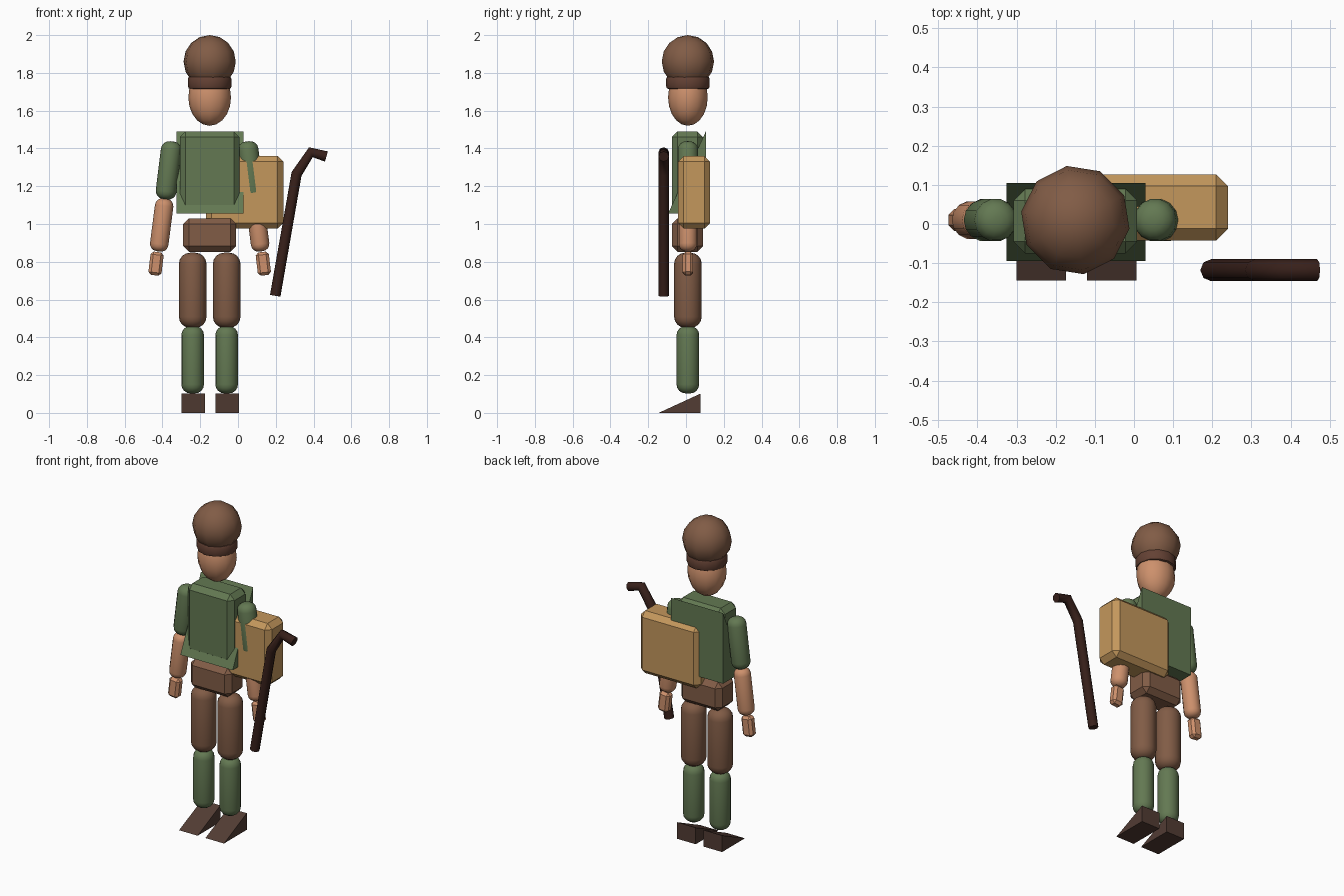
import bpy, bmesh, math
from mathutils import Vector

if "Cube" in bpy.data.objects:
    bpy.data.objects.remove(bpy.data.objects["Cube"])

CX, CY = -0.15, 0.01   # body axis


def mat(name, r, g, b):
    m = bpy.data.materials.new(name)
    m.diffuse_color = (r, g, b, 1)
    m.use_nodes = True
    m.node_tree.nodes["Principled BSDF"].inputs["Base Color"].default_value = m.diffuse_color
    return m


BROWN = mat("brown", .22, .107, .061)
BAND = mat("band_brown", .127, .053, .034)
GREEN = mat("green", .125, .19, .085)
SKIN = mat("skin", .61, .28, .15)
TAN = mat("tan", .55, .31, .107)
WOOD = mat("dark_wood", .038, .014, .01)
SHOE = mat("shoe_brown", .084, .045, .034)


def finish(o, name, m, smooth=None, bevel=0, segs=1, limit=60):
    o.name = o.data.name = name
    o.data.materials.append(m)
    if bevel:
        b = o.modifiers.new("bevel", 'BEVEL')
        b.width, b.segments = bevel, segs
        b.limit_method, b.angle_limit = 'ANGLE', math.radians(limit)
        bpy.context.view_layer.objects.active = o
        bpy.ops.object.modifier_apply(modifier="bevel")
    if smooth:
        bpy.ops.object.shade_smooth_by_angle(angle=math.radians(smooth))
    return o


def box(name, m, x, y, z, bevel, tilt=0):
    """Chamfered box from its ranges, tilted about its centre."""
    c = [(r[0] + r[1]) / 2 for r in (x, y, z)]
    bpy.ops.mesh.primitive_cube_add(size=1, location=c, rotation=(0, tilt, 0))
    o = bpy.context.object
    o.scale = [r[1] - r[0] for r in (x, y, z)]
    bpy.ops.object.transform_apply(location=False, rotation=False, scale=True)
    return finish(o, name, m, bevel=bevel)


def capsule(name, m, a, b, r, sides=14):
    """Round-ended limb between two end points."""
    a, b = Vector(a), Vector(b)
    d = b - a
    bpy.ops.mesh.primitive_cylinder_add(vertices=sides, radius=r, depth=d.length,
                                        location=(a + b) / 2,
                                        rotation=d.to_track_quat('Z', 'Y').to_euler())
    return finish(bpy.context.object, name, m, smooth=40, bevel=r * 0.8, segs=4)


def wedge(name, m, x, y, z):
    """Triangular prism: vertical back, slope falling to the front."""
    bm = bmesh.new()
    f = bm.faces.new([bm.verts.new((x[0], *p)) for p in
                      ((y[0], z[0]), (y[1], z[0]), (y[1], z[1]))])
    ext = bmesh.ops.extrude_face_region(bm, geom=[f])
    bmesh.ops.translate(bm, vec=(x[1] - x[0], 0, 0),
                        verts=[v for v in ext["geom"] if isinstance(v, bmesh.types.BMVert)])
    bmesh.ops.recalc_face_normals(bm, faces=bm.faces)
    me = bpy.data.meshes.new(name)
    bm.to_mesh(me)
    bm.free()
    o = bpy.data.objects.new(name, me)
    bpy.context.collection.objects.link(o)
    return finish(o, name, m)


# Head
bpy.ops.mesh.primitive_uv_sphere_add(segments=12, ring_count=10, location=(CX, CY, 1.67))
head = bpy.context.object
head.scale = (.113, .105, .15)
finish(head, "head", SKIN, smooth=45)

# Hat crown: sphere cut flat underneath
bpy.ops.mesh.primitive_uv_sphere_add(segments=10, ring_count=8, radius=.14,
                                     location=(CX, CY, 1.86), rotation=(0, 0, math.radians(9)))
hat = bpy.context.object
bm = bmesh.new()
bm.from_mesh(hat.data)
cut = bmesh.ops.bisect_plane(bm, geom=bm.verts[:] + bm.edges[:] + bm.faces[:],
                             plane_co=(0, 0, -.085), plane_no=(0, 0, -1), clear_outer=True)
bmesh.ops.contextual_create(bm, geom=[e for e in cut["geom_cut"]
                                      if isinstance(e, bmesh.types.BMEdge)])
bmesh.ops.recalc_face_normals(bm, faces=bm.faces)
bm.to_mesh(hat.data)
bm.free()
finish(hat, "hat_crown", BROWN, smooth=45)

# Hat band
bpy.ops.mesh.primitive_cylinder_add(vertices=12, radius=.115, depth=.068,
                                    location=(CX, CY, 1.748))
finish(bpy.context.object, "hat_band", BAND, smooth=40, bevel=.014, segs=2)

# Torso, jacket wedge, hips, backpack
box("chest", GREEN, (-.308, .008), (-.075, .09), (1.07, 1.49), .03)
wedge("jacket_back", GREEN, (-.326, .03), (-.095, .105), (1.055, 1.49))
box("hips", BROWN, (-.29, -.01), (-.075, .09), (.853, 1.03), .03)
box("backpack", TAN, (-.17, .24), (-.042, .127), (.975, 1.36), .03)

# Limbs, mirrored about the body axis
for s, side in ((-1, "right"), (1, "left")):
    def P(d, z):
        return (CX + s * d, CY, z)
    capsule(side + "_upper_arm", GREEN, P(.198, 1.437), P(.236, 1.13), .055)
    capsule(side + "_forearm", SKIN, P(.236, 1.135), P(.272, .855), .049)
    hx = CX + s * .284
    box(side + "_hand", SKIN, (hx - .035, hx + .035), (CY - .028, CY + .028),
        (.728, .852), .015, tilt=-s * .12)
    capsule(side + "_thigh", BROWN, P(.09, .45), P(.09, .848), .073, 16)
    capsule(side + "_calf", GREEN, P(.09, .103), P(.09, .46), .06, 16)
    fx = CX + s * .09 + .003
    wedge(side + "_shoe", SHOE, (fx - .063, fx + .063), (-.145, .077), (0, .102))

# Walking cane: swept bent path
cu = bpy.data.curves.new("cane", 'CURVE')
cu.dimensions = '3D'
cu.bevel_depth, cu.bevel_resolution, cu.use_fill_caps = .028, 2, True
sp = cu.splines.new('POLY')
path = [(.197, .62), (.31, 1.265), (.386, 1.38), (.468, 1.357)]
sp.points.add(len(path) - 1)
for p, (x, z) in zip(sp.points, path):
    p.co = (x, -.118, z, 1)
cane = bpy.data.objects.new("cane", cu)
bpy.context.collection.objects.link(cane)
bpy.ops.object.select_all(action='DESELECT')
cane.select_set(True)
bpy.context.view_layer.objects.active = cane
bpy.ops.object.convert(target='MESH')
finish(bpy.context.object, "cane", WOOD)
